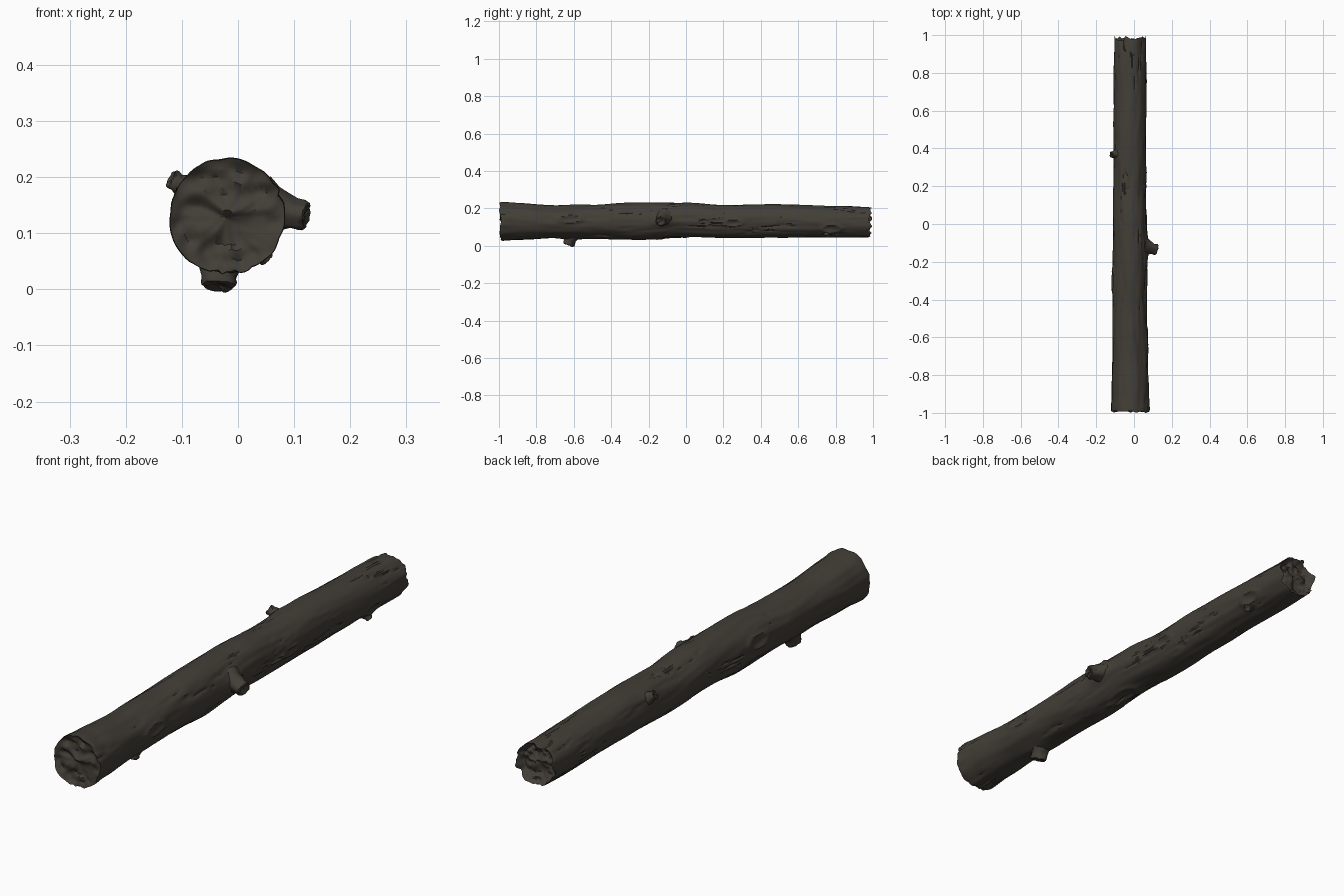
import bpy, bmesh, math
from mathutils import Vector, noise

if "Cube" in bpy.data.objects:
    bpy.data.objects.remove(bpy.data.objects["Cube"])

bark = bpy.data.materials.new("dark_bark")
bark.diffuse_color = (0.055, 0.048, 0.038, 1)
bark.use_nodes = True
bark.node_tree.nodes["Principled BSDF"].inputs["Base Color"].default_value = bark.diffuse_color

# y, left x, right x, bottom z, top z of the trunk outline
OUTLINE = [(-1.0, -.124, .084, .025, .233), (-.9, -.119, .078, .030, .227),
           (-.7, -.114, .072, .040, .216), (-.5, -.115, .069, .038, .220),
           (-.25, -.113, .072, .034, .231), (0, -.110, .069, .047, .230),
           (.22, -.109, .064, .041, .220), (.45, -.109, .064, .043, .223),
           (.75, -.107, .064, .044, .215), (1.0, -.103, .066, .044, .209)]
# swellings and scars: y, angle, y size, angle size, height
SWELLS = [(-.12, .1, .06, .35, .014), (-.62, -1.72, .055, .35, .008),
          (.37, 2.5, .045, .28, .008), (.76, -.75, .03, .2, .010)]
SCARS = [(-.08, -1.45, .075, .30), (.78, -.45, .05, .25), (-.62, .15, .06, .22),
         (.25, -.1, .05, .2), (-.3, 2.9, .06, .25)]


def n(x, y, z):
    return noise.noise(Vector((x, y, z)))


def section(y):
    y = max(-1, min(1, y))
    for a, b in zip(OUTLINE, OUTLINE[1:]):
        if y <= b[0]:
            t = (y - a[0]) / (b[0] - a[0])
            t = t * t * (3 - 2 * t)
            return [p + (q - p) * t for p, q in zip(a[1:], b[1:])]


def wrap(a):
    return (a + math.pi) % (2 * math.pi) - math.pi


def surface(y, ang, scale=1.0):
    """Bark point at length y and angle ang, scaled towards the core."""
    l, r, lo, hi = section(y)
    c, s = math.cos(ang), math.sin(ang)
    d = .004 * n(c * 1.6, y * 3, s * 1.6) + .003 * n(c * 4, y * 7, s * 4 + 9)
    # long split-bark grooves, only in patches
    patch = max(0, n(c * 1.5 + 5, y * 4, s * 1.5) + .05)
    d -= .013 * patch * max(0, 1 - 6 * abs(n(c * 6, y * 5 + 3, s * 6)))
    for sy, sa, wy, wa, h in SWELLS:
        d += h * math.exp(-((y - sy) / wy) ** 2 - (wrap(ang - sa) / wa) ** 2)
    for sy, sa, wy, wa in SCARS:
        q = math.hypot((y - sy) / wy, wrap(ang - sa) / wa)
        d += .005 * math.exp(-((q - 1) / .25) ** 2) - .004 * math.exp(-(q / .6) ** 4)
    return Vector(((l + r) / 2 + ((r - l) / 2 + d) * c * scale, y,
                   (lo + hi) / 2 + ((hi - lo) / 2 + d) * s * scale))


def skin(name, rings):
    """Join closed rings into a capped tube."""
    bm = bmesh.new()
    vs = [[bm.verts.new(p) for p in ring] for ring in rings]
    k = len(vs[0])
    for a, b in zip(vs, vs[1:]):
        for i in range(k):
            bm.faces.new((a[i], a[(i + 1) % k], b[(i + 1) % k], b[i]))
    bm.faces.new(vs[0])
    bm.faces.new(vs[-1])
    bmesh.ops.recalc_face_normals(bm, faces=bm.faces)
    me = bpy.data.meshes.new(name)
    bm.to_mesh(me)
    bm.free()
    me.materials.append(bark)
    ob = bpy.data.objects.new(name, me)
    bpy.context.collection.objects.link(ob)
    bpy.ops.object.select_all(action='DESELECT')
    ob.select_set(True)
    bpy.context.view_layer.objects.active = ob
    bpy.ops.object.shade_smooth_by_angle(angle=math.radians(40))


# trunk with broken ends
SIDES, STEPS = 80, 220
angles = [2 * math.pi * i / SIDES for i in range(SIDES)]


def rim(end, a):
    """Ragged length of the trunk at each end."""
    c, s = math.cos(a), math.sin(a)
    if end < 0:
        return -.993 + .010 * n(c * 2.5, 1, s * 2.5)
    return .982 + .022 * n(c * 2.2, 4, s * 2.2) + .012 * n(c * 5, 7, s * 5)


def end_ring(end, f):
    """Ring of the broken face; f is 1 at the rim and 0 in the middle."""
    ring = []
    for a in angles:
        x, z = f * math.cos(a), f * math.sin(a)
        p = surface(rim(end, a), a, f)
        depth = .006 if end < 0 else .022
        w = min(1, (1 - f) * 5)
        mid = -.990 if end < 0 else .978
        lump = .014 * n(x * 2, end, z * 3.5) + .007 * n(x * 5, end, z * 6)
        p.y += (mid - p.y - end * depth + lump) * w
        ring.append(p)
    return ring


levels = [.02, .12, .25, .38, .5, .6, .7, .78, .85, .91, .96]
rings = [end_ring(-1, f) for f in levels]
for j in range(STEPS + 1):
    t = j / STEPS
    rings.append([surface(rim(-1, a) * (1 - t) + rim(1, a) * t, a,
                          .985 if j in (0, STEPS) else 1) for a in angles])
rings += [end_ring(1, f) for f in reversed(levels)]
skin("trunk", rings)


# broken branch stubs
def stub(name, base, tip, r0, r1):
    base, tip = Vector(base), Vector(tip)
    axis = (tip - base).normalized()
    u = axis.cross(Vector((0, 1, 0))).normalized()
    v = axis.cross(u)
    L = (tip - base).length
    prof = [(0, r0 * 1.25), (.25, r0 * 1.05), (.5, r0 * .9), (.72, r1 * 1.03), (.88, r1 * 1.08),
            (.97, r1), (1, r1 * .8), (.96, r1 * .5), (.93, r1 * .1)]
    out = []
    for t, r in prof:
        ring = []
        for i in range(24):
            a = 2 * math.pi * i / 24
            c, s = math.cos(a), math.sin(a)
            k = r * (1 + .22 * n(c * 1.5 + base.y * 9, s * 1.5, t * 2))
            h = L * t + r1 * .2 * t * n(c * 2, s * 2, base.y * 7)
            ring.append(base + axis * h + u * c * k + v * s * k)
        out.append(ring)
    skin(name, out)


stub("right_stub", (.045, -.115, .150), (.122, -.135, .130), .038, .026)
stub("bottom_stub", (-.032, -.61, .06), (-.036, -.63, .004), .036, .029)
stub("left_stub", (-.080, .375, .172), (-.119, .365, .198), .024, .017)
stub("small_stub", (.030, .75, .075), (.052, .76, .052), .018, .013)
